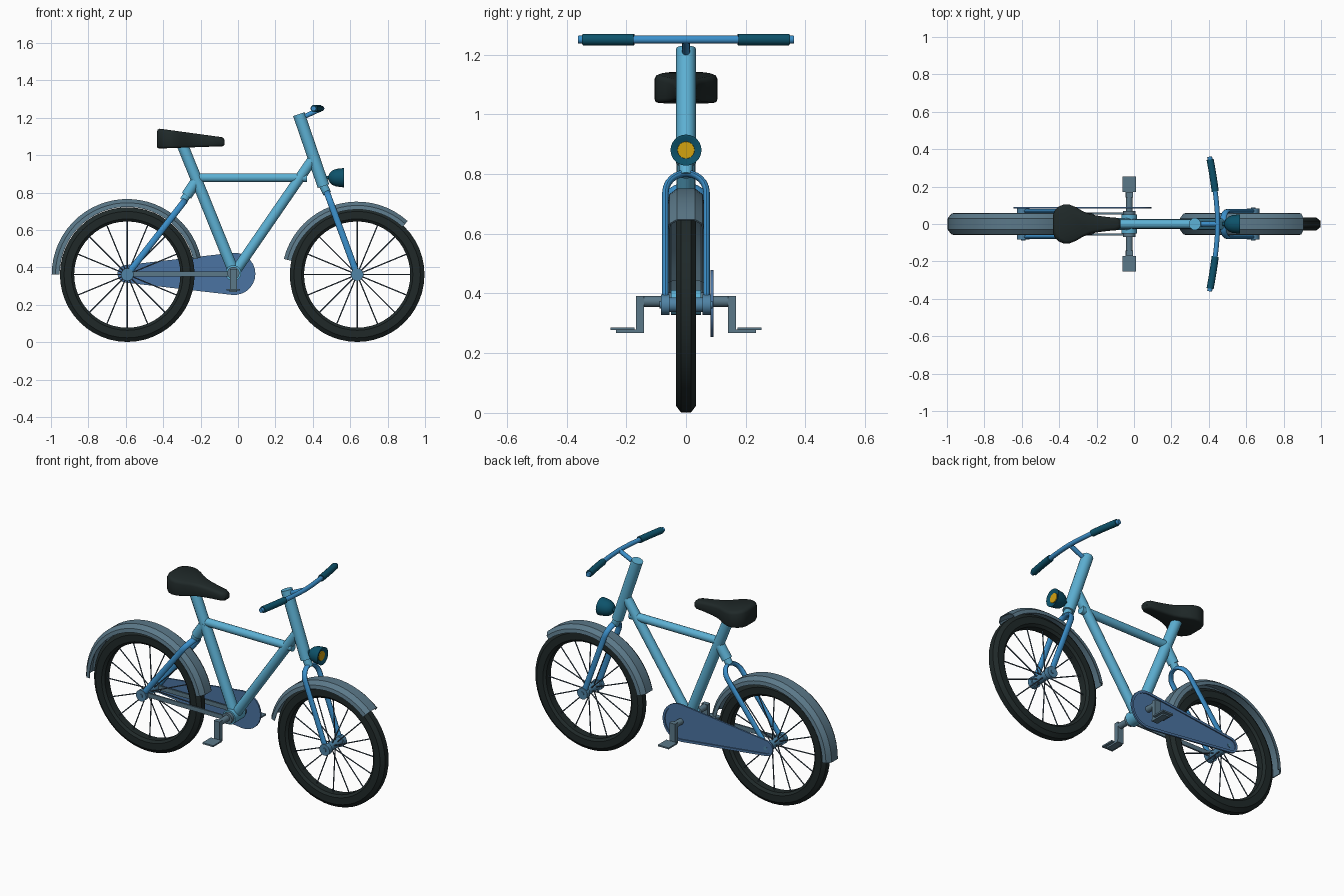
import bpy, bmesh, math
from mathutils import Vector as V

if "Cube" in bpy.data.objects:
    bpy.data.objects.remove(bpy.data.objects["Cube"])

Y = V((0, 1, 0))


def material(name, rgb):
    m = bpy.data.materials.new(name)
    m.diffuse_color = (*rgb, 1)
    m.use_nodes = True
    m.node_tree.nodes["Principled BSDF"].inputs["Base Color"].default_value = m.diffuse_color
    return m


LIGHT = material("light blue", (0.11, 0.44, 0.66))
BLUE = material("mid blue", (0.045, 0.28, 0.60))
GREY = material("slate grey", (0.105, 0.19, 0.25))
BLACK = material("rubber black", (0.014, 0.022, 0.022))
TEAL = material("dark teal", (0.004, 0.085, 0.145))
AMBER = material("amber", (0.65, 0.36, 0.005))
GUARD = material("dusty blue", (0.07, 0.175, 0.36))
STEEL = material("steel blue", (0.08, 0.23, 0.38))
WIRE = material("wire grey", (0.06, 0.095, 0.135))


def build(name, mat, parts, loop=False, sharp=35):
    """Make one object from lofts; each part is a list of vertex rings."""
    bm = bmesh.new()
    for rings in parts:
        vs = [[bm.verts.new(p) for p in r] for r in rings]
        n = len(vs[0])
        pairs = list(zip(vs, vs[1:])) + ([(vs[-1], vs[0])] if loop else [])
        for a, b in pairs:
            for i in range(n):
                j = (i + 1) % n
                bm.faces.new((a[i], a[j], b[j], b[i]))
        if not loop:
            bm.faces.new(vs[0])
            bm.faces.new(vs[-1])
    bmesh.ops.recalc_face_normals(bm, faces=bm.faces)
    me = bpy.data.meshes.new(name)
    bm.to_mesh(me)
    bm.free()
    me.materials.append(mat)
    me.polygons.foreach_set("use_smooth", [True] * len(me.polygons))
    me.set_sharp_from_angle(angle=math.radians(sharp))
    ob = bpy.data.objects.new(name, me)
    bpy.context.collection.objects.link(ob)
    return ob


def tube(pts, ra, rb=None, normal=Y, sides=14):
    """Rings of an oval tube along pts; normal is square to the path plane."""
    pts = [V(p) for p in pts]
    rb = rb or ra
    rings = []
    for i, p in enumerate(pts):
        t = (pts[min(i + 1, len(pts) - 1)] - pts[max(i - 1, 0)]).normalized()
        n = (normal - t * normal.dot(t)).normalized()
        b = t.cross(n)
        rings.append([p + n * ra * math.cos(k * math.tau / sides) + b * rb * math.sin(k * math.tau / sides)
                      for k in range(sides)])
    return rings


def axle(x, z, r, half, sides=20):
    return tube([(x, -half, z), (x, half, z)], r, normal=V((0, 0, 1)), sides=sides)


def box(x0, x1, y0, y1, z0, z1):
    return [[(x0, y0, z), (x1, y0, z), (x1, y1, z), (x0, y1, z)] for z in (z0, z1)]


def turned(profile, cx, cz, a0, a1, n):
    """Rings of an (r, y) profile swept about a wheel axis, degrees a0 to a1."""
    out = []
    for i in range(n):
        a = math.radians(a0 + (a1 - a0) * i / (n - 1))
        out.append([(cx + r * math.cos(a), y, cz + r * math.sin(a)) for r, y in profile])
    return out


# Wheels: tyre, spokes and hub
AZ = 0.362
REAR, FRONT = -0.592, 0.637
TYRE = [(0.284, 0.022), (0.298, 0.034), (0.338, 0.034), (0.360, 0.017)]
TYRE += [(r, -y) for r, y in reversed(TYRE)]
for side, cx in (("rear", REAR), ("front", FRONT)):
    build(side + "_tyre", BLACK, [turned(TYRE, cx, AZ, 0, 352.5, 48)], loop=True)
    spokes = []
    for k in range(16):
        a = k * math.tau / 16
        c, s = math.cos(a), math.sin(a)
        spokes.append(tube([(cx + 0.02 * c, 0.02 * (-1) ** k, AZ + 0.02 * s),
                            (cx + 0.29 * c, 0, AZ + 0.29 * s)], 0.0035, sides=5))
    build(side + "_spokes", WIRE, spokes)
    build(side + "_hub", STEEL, [axle(cx, AZ, 0.025, 0.06), axle(cx, AZ, 0.012, 0.088)]
          + [tube([(cx, s * 0.055, AZ), (cx, s * 0.083, AZ)], 0.034, normal=V((0, 0, 1)))
             for s in (-1, 1)])

# Mudguards
half = [(0.362, 0.060), (0.384, 0.056), (0.404, 0.030)]
inner = [(0.399, 0.026), (0.380, 0.051), (0.362, 0.055)]
GUARDS = half + [(r, -y) for r, y in reversed(half)]
GUARDS += [(r, -y) for r, y in reversed(inner)] + inner
build("rear_mudguard", GREY, [turned(GUARDS, REAR, AZ, 13, 180, 28)], sharp=25)
build("front_mudguard", GREY, [turned(GUARDS, FRONT, AZ - 0.014, 48, 166, 20)], sharp=25)

# Frame tubes
build("seat_tube", LIGHT, [tube([(-0.02, 0, 0.37), (-0.295, 0, 1.05)], 0.031)])
build("top_tube", LIGHT, [tube([(-0.22, 0, 0.88), (0.37, 0, 0.88)], 0.024)])
build("down_tube", LIGHT, [tube([(-0.02, 0, 0.37), (0.40, 0, 0.98)], 0.028)])
build("head_tube", LIGHT, [tube([(0.325, 0, 1.22), (0.457, 0, 0.835)], 0.033)])
build("fork_neck", LIGHT, [tube([(0.45, 0, 0.85), (0.477, 0, 0.795)], 0.023)])
build("stay_bridge", LIGHT, [tube([(-0.215, 0, 0.875), (-0.275, 0, 0.785)], 0.030),
                             tube([(-0.27, 0, 0.79), (-0.292, 0, 0.758)], 0.022)])
build("bottom_bracket", LIGHT, [axle(-0.025, 0.37, 0.042, 0.05)])


# Front fork and rear stays: rounded U shapes straddling the wheels
def fork(name, top, bottom, h=0.069):
    top, bottom = V(top), V(bottom)
    d = (bottom - top).normalized()
    mid = top + d * h
    pts = [bottom - Y * h]
    for k in range(13):
        a = math.pi * k / 12
        pts.append(mid - Y * h * math.cos(a) - d * h * math.sin(a))
    pts.append(bottom + Y * h)
    build(name, BLUE, [tube(pts, 0.017, 0.011, normal=d.cross(Y))])


fork("front_fork", (0.475, 0, 0.802), (FRONT, 0, AZ))
fork("rear_stays", (-0.285, 0, 0.757), (REAR, 0, AZ))
build("chain_stays", GREY, [box(REAR, -0.03, s * 0.056 - 0.005, s * 0.056 + 0.005, 0.352, 0.378)
                            for s in (-1, 1)])


# Chain guard: tapered plate with a raised rim
def outline(off, y):
    xb, rb, xs, rs = -0.02, 0.113 - off, -0.597, 0.047 - off
    lean = math.acos((rb - rs) / (xb - xs))
    pts = []
    for x, r, a0, a1 in ((xb, rb, lean - math.pi, math.pi - lean),
                         (xs, rs, math.pi - lean, math.pi + lean)):
        for k in range(15):
            a = a0 + (a1 - a0) * k / 14
            pts.append((x + r * math.cos(a), y, 0.366 + r * math.sin(a)))
    return pts


build("chain_guard", GUARD, [[outline(0, 0.082), outline(0, 0.092),
                              outline(0.014, 0.092), outline(0.014, 0.086)]])

# Cranks and pedals
build("crank_axle", GREY, [axle(-0.025, 0.373, 0.018, 0.165), axle(-0.025, 0.37, 0.033, 0.07)])
for s, side in ((-1, "right"), (1, "left")):
    build(side + "_crank", GREY, [box(-0.044, -0.006, s * 0.141, s * 0.168, 0.270, 0.392)])
    build(side + "_pedal", GREY, [box(-0.061, 0.011, s * 0.172, s * 0.253, 0.277, 0.286),
                                  box(-0.045, -0.005, s * 0.141, s * 0.235, 0.268, 0.280)])

# Saddle: outline half-widths along x, with softened edges
HALF = [(-0.434, 0.045), (-0.425, 0.070), (-0.405, 0.092), (-0.375, 0.105), (-0.345, 0.104),
        (-0.310, 0.090), (-0.275, 0.069), (-0.240, 0.054), (-0.200, 0.045), (-0.140, 0.037),
        (-0.090, 0.033), (-0.072, 0.022)]


def seat_ring(inset, level):
    ring = HALF + [(x, -w) for x, w in reversed(HALF)]
    out = []
    for x, w in ring:
        u = (x + 0.434) / 0.362
        lo, hi = 1.036 + 0.012 * u, 1.142 - 0.045 * u
        z = lo + level if level >= 0 else hi + level + 0.001
        f = inset / 0.18
        out.append((-0.253 + (x + 0.253) * (1 - f), w - math.copysign(min(inset, abs(w) * 0.6), w), z))
    return out


build("seat", BLACK, [[seat_ring(0.012, 0), seat_ring(0.003, 0.004), seat_ring(0, 0.012),
                       seat_ring(0, -0.017), seat_ring(0.005, -0.006), seat_ring(0.016, -0.001)]], sharp=50)


# Handlebar, grips and stem
def bar(y):
    t = abs(y) / 0.36
    return (0.448 - 0.044 * t ** 1.6, y, 1.25)


Z = V((0, 0, 1))
build("handlebar", BLUE, [tube([bar(-0.36 + 0.04 * k) for k in range(19)], 0.0135, normal=Z)])
for s, side in ((-1, "right"), (1, "left")):
    build(side + "_grip", TEAL, [tube([bar(s * (0.174 + 0.0428 * k)) for k in range(5)], 0.0195, normal=Z)])
build("stem", BLUE, [tube([(0.34, 0, 1.20), (0.448, 0, 1.25)], 0.013)])


# Headlamp: domed shell with a dished front and an amber lens
def disc(x, r):
    return [(x, r * math.cos(k * math.tau / 24), 0.88 + r * math.sin(k * math.tau / 24)) for k in range(24)]


build("headlamp", TEAL, [[disc(0.484, 0.012), disc(0.490, 0.025), disc(0.505, 0.039), disc(0.525, 0.047),
                          disc(0.568, 0.052), disc(0.568, 0.043), disc(0.558, 0.028)]])
build("lamp_lens", AMBER, [[disc(0.556, 0.029), disc(0.562, 0.028)]])
build("lamp_bracket", TEAL, [tube([(0.44, 0, 0.88), (0.495, 0, 0.88)], 0.010)])
